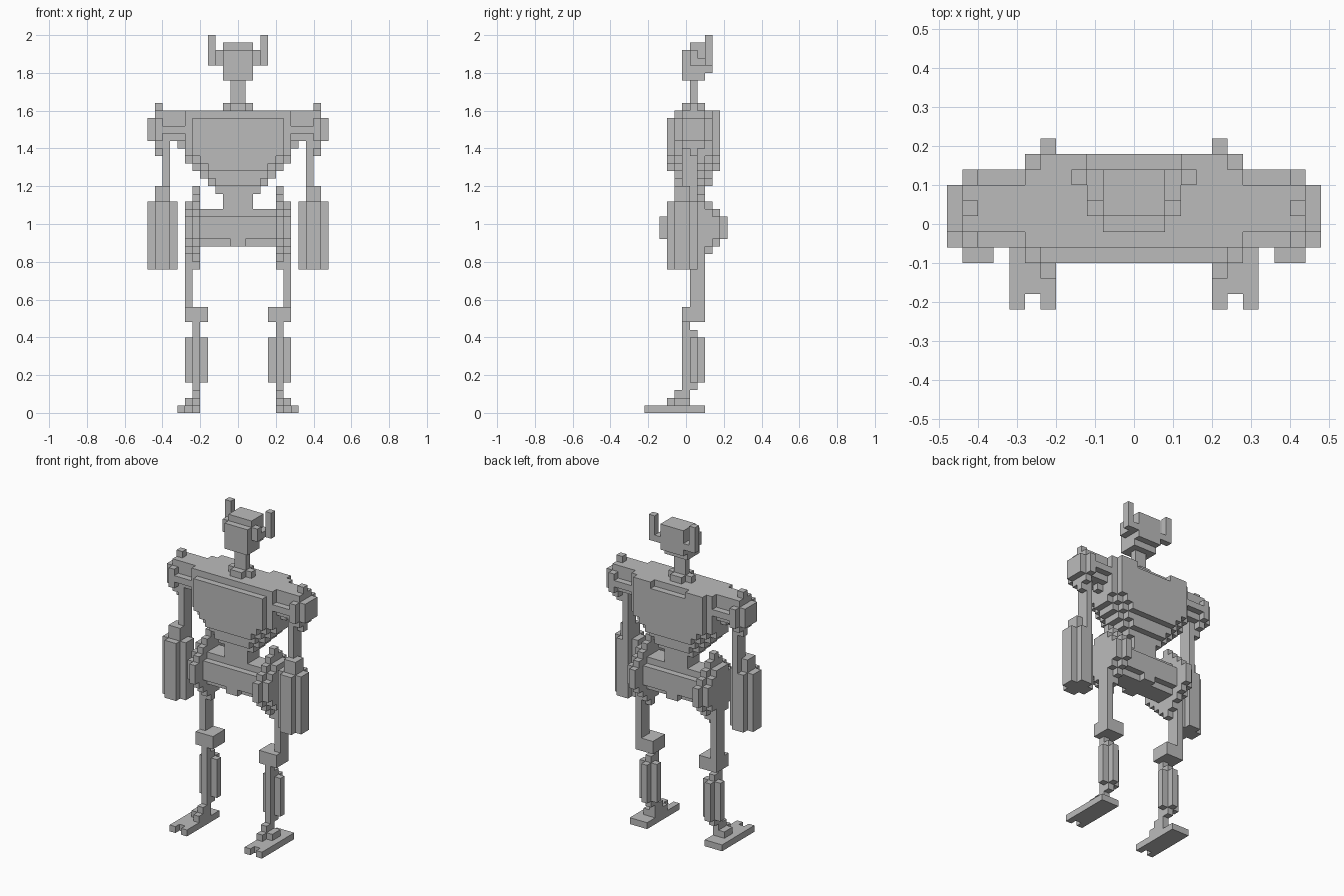
import bpy, bmesh

if "Cube" in bpy.data.objects:
    bpy.data.objects.remove(bpy.data.objects["Cube"])

U = 0.04           # size of one block
Y0 = 0.02          # front of the centre row of blocks

grey = bpy.data.materials.new("plain_grey")
grey.diffuse_color = (0.5, 0.5, 0.5, 1)
grey.use_nodes = True
grey.node_tree.nodes["Principled BSDF"].inputs["Base Color"].default_value = grey.diffuse_color

parts = {}         # part name -> set of blocks
taken = set()      # all blocks used so far


def box(x0, x1, y0, y1, z0, z1):
    return {(x, y, z) for x in range(x0, x1) for y in range(y0, y1) for z in range(z0, z1)}


def disc(x0, x1, zc, halves):
    """Stepped round plate facing sideways; halves are half heights per row."""
    cells = set()
    for j, h in enumerate(halves):
        for y in {j, -j}:
            cells |= box(x0, x1, y, y + 1, zc - h, zc + h + 1)
    return cells


def rod(x0, x1, y0, y1, z0, z1):
    """Upright post with its four corner blocks cut away."""
    return box(x0 + 1, x1 - 1, y0, y1, z0, z1) | box(x0, x1, y0 + 1, y1 - 1, z0, z1)


def mirror(cells):
    return {(-x - 1, y, z) for x, y, z in cells}


def add(name, cells):
    cells = cells - taken
    taken.update(cells)
    parts[name] = cells


def add_pair(name, cells):
    add("right_" + name, cells)
    add("left_" + name, mirror(cells))


# torso: tapering slabs, thinner at front and back, with a notch behind the neck
torso = set()
for z in range(29, 40):
    w = min(7, z - 26)
    torso |= box(-w, w, -1, 2, z, z + 1)
    if z >= 30:
        w = min(7, z - 27)
        torso |= box(-w, w, -2, -1, z, z + 1) | box(-w, w, 2, 3, z, z + 1)
    if z >= 32:
        w = min(6, z - 28)
        torso |= box(-w, w, 3, 4, z, z + 1)
        if z < 39:
            torso |= box(-w, w, -3, -2, z, z + 1)
torso -= box(-3, 3, 3, 4, 39, 40)
add("torso", torso)

# neck and head
add("neck", box(-1, 1, 0, 1, 40, 44) | box(-2, 2, 0, 1, 40, 41) | box(-1, 1, -1, 2, 40, 41))
add("head", box(-2, 2, -1, 2, 44, 48) | box(-2, 2, 2, 3, 45, 48) | box(-2, 2, 0, 3, 48, 49))
add_pair("ear", box(2, 3, 0, 1, 46, 48) | box(2, 3, 1, 3, 46, 47))
add_pair("antenna", box(3, 4, 2, 3, 46, 50))

# shoulders
add_pair("shoulder_disc", disc(10, 11, 37, [3, 2, 1]))
add_pair("shoulder_cap", box(11, 12, -1, 2, 36, 39))
add_pair("shoulder_shaft", disc(6, 10, 37, [1, 1, 0]) | box(7, 10, -1, 2, 39, 40)
         | box(7, 8, 0, 1, 35, 40))

# arms
add_pair("upper_arm", box(9, 10, -1, 1, 28, 37))
add_pair("elbow", box(9, 11, -2, 0, 28, 30))
add_pair("forearm", rod(8, 12, -3, 1, 19, 28))

# waist, pelvis and hips
add("waist", box(-2, 2, -1, 2, 27, 29))
add("pelvis", disc(-5, 5, 24, [2, 2, 1]) | box(-1, 1, -2, 3, 22, 24))
add_pair("hip_disc", disc(5, 6, 24, [5, 4, 3, 2, 1]))
add_pair("hip_cap", disc(6, 7, 24, [3, 3, 2, 1]))

# legs
add_pair("thigh", box(6, 7, 0, 2, 14, 22))
add_pair("knee", box(4, 7, -1, 2, 12, 14))
add_pair("shin", box(5, 6, -1, 0, 2, 12) | box(5, 6, -1, 1, 3, 11))
add_pair("calf", rod(4, 7, -1, 2, 4, 10))
add_pair("ankle", box(5, 7, -2, 0, 1, 2) | box(5, 6, -3, 0, 1, 2) | box(5, 6, -2, 0, 2, 3))
add_pair("foot", box(5, 8, -6, 2, 0, 1) - box(6, 7, -6, -5, 0, 1))

# block faces: direction and its four corners in order
SIDES = []
for axis in range(3):
    for s in (0, 1):
        a, b = (axis + 1) % 3, (axis + 2) % 3
        ring = []
        for p, q in ((0, 0), (1, 0), (1, 1), (0, 1)):
            c = [0, 0, 0]
            c[axis], c[a], c[b] = s, p, q
            ring.append(c)
        d = [0, 0, 0]
        d[axis] = 1 if s else -1
        SIDES.append((d, ring if s else ring[::-1]))

# skin each part with only its exposed faces, then merge flat areas
for name, cells in parts.items():
    bm = bmesh.new()
    verts = {}
    for c in sorted(cells):
        for d, ring in SIDES:
            if tuple(c[i] + d[i] for i in range(3)) in taken:
                continue
            face = []
            for r in ring:
                k = tuple(c[i] + r[i] for i in range(3))
                if k not in verts:
                    verts[k] = bm.verts.new((k[0] * U, Y0 + k[1] * U, k[2] * U))
                face.append(verts[k])
            bm.faces.new(face)
    bmesh.ops.dissolve_limit(bm, angle_limit=0.01, verts=bm.verts[:], edges=bm.edges[:])
    mesh = bpy.data.meshes.new(name)
    bm.to_mesh(mesh)
    bm.free()
    mesh.materials.append(grey)
    bpy.context.collection.objects.link(bpy.data.objects.new(name, mesh))
